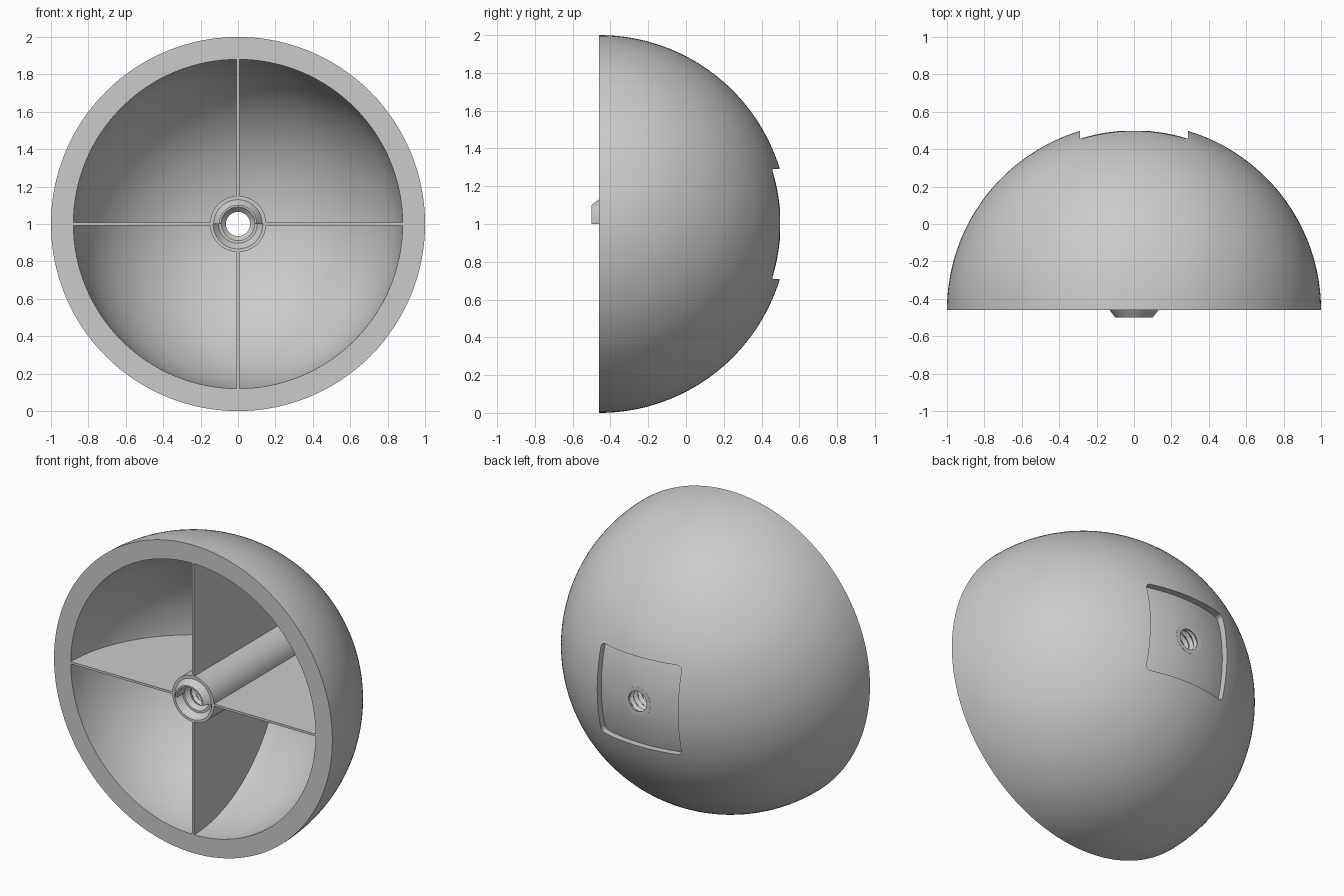
import bpy, bmesh, math
from mathutils import Matrix, Vector

if "Cube" in bpy.data.objects:
    bpy.data.objects.remove(bpy.data.objects["Cube"], do_unlink=True)

FRONT = -0.46                 # rim plane, also the dome's centre
CENTRE = Vector((0, FRONT, 1))
OUTER, INNER, FLOOR = 1.0, 0.88, 0.96
HUB, BORE, THREAD = 0.15, 0.09, 0.065

grey = bpy.data.materials.new("plain grey")
grey.use_nodes = True
colour = (0.6, 0.6, 0.6, 1)
grey.diffuse_color = colour
grey.node_tree.nodes["Principled BSDF"].inputs["Base Color"].default_value = colour


def finish(bm, name):
    bmesh.ops.remove_doubles(bm, verts=bm.verts, dist=1e-5)
    bmesh.ops.recalc_face_normals(bm, faces=bm.faces)
    mesh = bpy.data.meshes.new(name)
    bm.to_mesh(mesh)
    bm.free()
    ob = bpy.data.objects.new(name, mesh)
    bpy.context.collection.objects.link(ob)
    mesh.materials.append(grey)
    return ob


def activate(ob):
    bpy.ops.object.select_all(action='DESELECT')
    ob.select_set(True)
    bpy.context.view_layer.objects.active = ob


def smooth(ob):
    activate(ob)
    bpy.ops.object.shade_smooth_by_angle(angle=math.radians(30))


def cut(ob, cutter):
    mod = ob.modifiers.new("cut", 'BOOLEAN')
    mod.operation, mod.solver, mod.object = 'DIFFERENCE', 'EXACT', cutter
    activate(ob)
    bpy.ops.object.modifier_apply(modifier=mod.name)
    bpy.data.objects.remove(cutter, do_unlink=True)


def arc(radius, start, end, steps):
    """Points (r, y) on a circle around the dome centre."""
    return [(radius * math.cos(a), FRONT + radius * math.sin(a))
            for a in (start + (end - start) * i / steps for i in range(steps + 1))]


def lathe(name, profile, steps=128, half=0):
    """Spin a closed (r, y) profile about the y axis; half = 1 upper, -1 lower."""
    bm = bmesh.new()
    verts = [bm.verts.new((r, y, 1)) for r, y in profile]
    if half:
        face = bm.faces.new(verts)
        end = bmesh.ops.spin(bm, geom=[face], cent=CENTRE, axis=(0, -half, 0),
                             angle=math.pi, steps=steps // 2, use_duplicate=False)
        if face.is_valid and all(len(e.link_faces) == 1 for e in face.edges):
            bm.faces.new(verts)
    else:
        edges = [bm.edges.new((a, b)) for a, b in zip(verts, verts[1:] + verts[:1])]
        bmesh.ops.spin(bm, geom=verts + edges, cent=CENTRE, axis=(0, 1, 0),
                       angle=math.tau, steps=steps)
    return finish(bm, name)


def prism(name, points, place, thickness):
    """Extrude a flat outline; place maps (a, b, height) to a position."""
    bm = bmesh.new()
    low = [bm.verts.new(place(a, b, 0)) for a, b in points]
    high = [bm.verts.new(place(a, b, thickness)) for a, b in points]
    bm.faces.new(low)
    bm.faces.new(high)
    for i in range(len(low)):
        j = (i + 1) % len(low)
        bm.faces.new((low[i], low[j], high[j], high[i]))
    return finish(bm, name)


# Dome shell with hub tube
profile = arc(OUTER, 0, math.acos(BORE / OUTER), 48)
profile += [(BORE, FRONT), (HUB, FRONT)]
profile += arc(INNER, math.acos(HUB / INNER), 0, 40)
dome = lathe("dome_shell", profile)

# Rounded square recess at the back, with a floor that follows the dome
side, fillet = 0.29, 0.03
outline = []
for corner in range(4):
    mid = math.pi / 4 + corner * math.pi / 2
    cx = math.copysign(side - fillet, math.cos(mid))
    cz = math.copysign(side - fillet, math.sin(mid))
    for i in range(7):
        a = corner * math.pi / 2 + i * math.pi / 12
        outline.append((cx + fillet * math.cos(a), cz + fillet * math.sin(a)))
recess = prism("recess_cutter", outline, lambda a, b, h: (a, 0.3 + h, 1 + b), 0.4)
bm = bmesh.new()
bmesh.ops.create_uvsphere(bm, u_segments=128, v_segments=96, radius=FLOOR,
                          matrix=Matrix.Translation(CENTRE) @ Matrix.Rotation(math.pi / 2, 4, 'X'))
cut(recess, finish(bm, "floor_cutter"))
cut(dome, recess)

# Mating socket in the lower half of the hub, mating collar on the upper half
socket = [(0.137, FRONT - 0.005), (0.133, FRONT), (0.103, FRONT + 0.04),
          (0.05, FRONT + 0.04), (0.05, FRONT - 0.005)]
cut(dome, lathe("socket_cutter", socket, 96, -1))
smooth(dome)
collar = [(0.13, FRONT), (0.10, FRONT - 0.04), (BORE, FRONT - 0.04), (BORE, FRONT)]
smooth(lathe("mating_collar", collar, 96, 1))

# Four ribs between hub and shell
rib_outline = [(HUB - 0.01, FRONT)] + arc(INNER + 0.01, 0, math.acos((HUB - 0.01) / INNER), 40)
for i, name in enumerate(("left", "top", "right", "bottom")):
    turn = Matrix.Rotation(-i * math.pi / 2, 3, 'Y')
    prism(name + "_rib", rib_outline,
          lambda a, b, h: turn @ Vector((a, b, h - 0.0075)) + Vector((0, 0, 1)), 0.015)

# Threaded sleeve lining the bore: helical groove fading out at both ends
start, end, pitch, around, rows = FRONT + 0.04, 0.4965, 0.04, 48, 184
bm = bmesh.new()
rings = []


def ring(y, radius):
    rings.append([bm.verts.new((radius(k) * math.cos(k * math.tau / around), y,
                                1 + radius(k) * math.sin(k * math.tau / around)))
                  for k in range(around)])


ring(start, lambda k: BORE + 0.002)
ring(start, lambda k: BORE - 0.001)
for i in range(rows + 1):
    y = start + 0.025 + (end - start - 0.025) * i / rows
    fade = min(1, (y - start - 0.025) / 0.02, (end - y) / 0.02)
    ring(y, lambda k: THREAD + 0.018 * max(0, fade)
         * abs(2 * (((y - start) / pitch + k / around) % 1) - 1))
ring(end, lambda k: BORE + 0.002)
for a, b in zip(rings, rings[1:] + rings[:1]):
    for k in range(around):
        n = (k + 1) % around
        bm.faces.new((a[k], a[n], b[n], b[k]))
smooth(finish(bm, "threaded_sleeve"))
